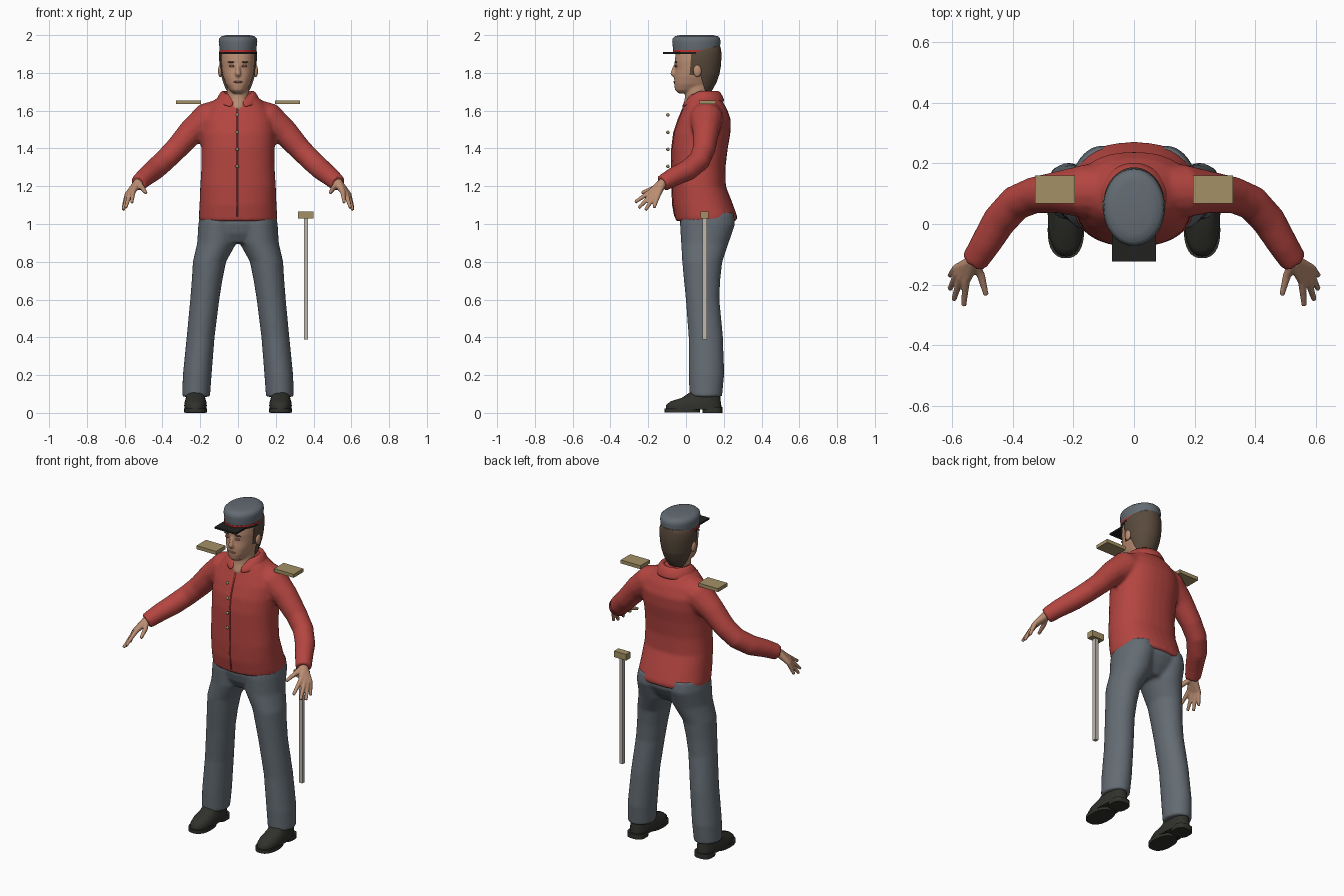
import bpy, bmesh
from math import sin, cos, pi, radians
from mathutils import Vector

if "Cube" in bpy.data.objects:
    bpy.data.objects.remove(bpy.data.objects["Cube"])


def material(name, r, g, b):
    m = bpy.data.materials.new(name)
    m.use_nodes = True
    m.diffuse_color = (r, g, b, 1)
    m.node_tree.nodes["Principled BSDF"].inputs["Base Color"].default_value = (r, g, b, 1)
    return m


RED = material("jacket_red", .46, .06, .052)
GREY = material("uniform_grey", .125, .148, .17)
SKIN = material("skin", .5, .27, .17)
HAIR = material("hair_brown", .1, .068, .045)
GOLD = material("brass", .37, .28, .13)
STEEL = material("blade_grey", .52, .48, .42)
SHOE = material("shoe_leather", .03, .031, .025)
BLACK = material("brim_black", .015, .015, .014)
BAND = material("band_red", .5, .03, .03)
LIP = material("lips_and_lids", .25, .11, .075)


def finish(name, bm, mat, angle=60):
    bmesh.ops.recalc_face_normals(bm, faces=bm.faces)
    me = bpy.data.meshes.new(name)
    bm.to_mesh(me)
    bm.free()
    me.materials.append(mat)
    me.shade_smooth()
    if angle:
        me.set_sharp_from_angle(angle=radians(angle))
    ob = bpy.data.objects.new(name, me)
    bpy.context.collection.objects.link(ob)
    return ob


def oval(z, cx, cy, rx, ry, power=2.0, n=32):
    # horizontal superellipse ring
    def p(v):
        return abs(v) ** (2 / power) * (1 if v > 0 else -1)
    return [Vector((cx + rx * p(cos(2 * pi * i / n)), cy + ry * p(sin(2 * pi * i / n)), z))
            for i in range(n)]


def tube(points, n=14):
    # rings along a path of (x, y, z, radius)
    loops = []
    for i, (x, y, z, r) in enumerate(points):
        a, b = points[max(i - 1, 0)], points[min(i + 1, len(points) - 1)]
        d = (Vector(b[:3]) - Vector(a[:3])).normalized()
        u = d.cross(Vector((0.1, 1, 0.2))).normalized()
        v = d.cross(u)
        loops.append([Vector((x, y, z)) + r * (cos(2 * pi * k / n) * u + sin(2 * pi * k / n) * v)
                      for k in range(n)])
    return loops


def skin(*bodies):
    # closed surfaces through stacks of rings
    bm = bmesh.new()
    for loops in bodies:
        rows = [[bm.verts.new(p) for p in loop] for loop in loops]
        n = len(rows[0])
        for a, b in zip(rows, rows[1:]):
            for k in range(n):
                bm.faces.new((a[k], a[(k + 1) % n], b[(k + 1) % n], b[k]))
        bm.faces.new(rows[0][::-1])
        bm.faces.new(rows[-1])
    return bm


def fused(name, mat, voxel, smooth, *bodies):
    ob = finish(name, skin(*bodies), mat, 0)
    r = ob.modifiers.new("fuse", "REMESH")
    r.mode, r.voxel_size, r.use_smooth_shade = "VOXEL", voxel, True
    s = ob.modifiers.new("soften", "SMOOTH")
    s.iterations, s.factor = smooth, 0.5
    return ob


def box(name, mat, x0, x1, y0, y1, z0, z1):
    bm = bmesh.new()
    bmesh.ops.create_cube(bm, size=1)
    for v in bm.verts:
        v.co = ((x0 + x1) / 2 + v.co.x * (x1 - x0), (y0 + y1) / 2 + v.co.y * (y1 - y0),
                (z0 + z1) / 2 + v.co.z * (z1 - z0))
    return finish(name, bm, mat, 30)


def ball(name, mat, loc, size):
    bm = bmesh.new()
    bmesh.ops.create_uvsphere(bm, u_segments=16, v_segments=10, radius=1)
    for v in bm.verts:
        v.co = Vector(loc) + Vector(v.co[i] * size[i] for i in range(3))
    return finish(name, bm, mat, 0)


def mirror(points, s):
    return [(s * p[0],) + tuple(p[1:]) for p in points]


# Jacket: torso and both sleeves fused
TORSO = [(1.015, .107, .205, .162), (1.04, .106, .208, .165), (1.1, .09, .204, .16),
         (1.2, .068, .2, .143), (1.3, .067, .194, .142), (1.4, .073, .194, .148),
         (1.48, .085, .198, .15), (1.55, .098, .195, .14), (1.61, .1, .165, .117),
         (1.65, .095, .13, .098), (1.69, .092, .085, .073)]
SLEEVE = [(.1, .11, 1.575, .085), (.16, .108, 1.555, .09), (.25, .105, 1.485, .07),
          (.33, .095, 1.395, .061), (.39, .07, 1.335, .059), (.445, .01, 1.285, .057),
          (.49, -.065, 1.25, .051), (.528, -.125, 1.215, .045)]
torso = [oval(z, 0, cy, rx, ry, 2.3) for z, cy, rx, ry in TORSO]
fused("jacket", RED, .01, 5, torso, *[tube(mirror(SLEEVE, s)) for s in (1, -1)])

# Front seam, following the jacket surface
seam = [(-.004, cy - ry + .001, z, .0045) for z, cy, rx, ry in TORSO[1:-2]]
finish("jacket_seam", skin(tube(seam, 8)), RED, 0)

# Folded collar, open at the front
bm = bmesh.new()
rows = []
for i in range(25):
    t = radians(-165 + 330 * i / 24)
    f = max(0, -cos(t)) ** 2
    spec = ((.068, 1.66 - .04 * f), (.074, 1.705 - .05 * f), (.09, 1.70 - .055 * f), (.116, 1.645 - .03 * f))
    rows.append([bm.verts.new((r * sin(t), .088 + r * cos(t), z)) for r, z in spec])
for a, b in zip(rows, rows[1:]):
    for k in range(3):
        bm.faces.new((a[k], a[k + 1], b[k + 1], b[k]))
collar = finish("collar", bm, RED, 0)
m = collar.modifiers.new("thickness", "SOLIDIFY")
m.thickness, m.offset = .012, 0
collar.modifiers.new("round", "SUBSURF").levels = 1

# Trousers: hips and legs fused
LEG = [(.085, .222, .105, .074, .086), (.2, .216, .108, .076, .094), (.4, .198, .105, .074, .091),
       (.6, .176, .088, .077, .089), (.7, .164, .085, .081, .096), (.8, .151, .086, .088, .106),
       (.9, .112, .1, .104, .126), (1.0, .105, .114, .105, .146), (1.06, .1, .114, .1, .14)]
hips = [oval(*r) for r in ((.9, 0, .1, .13, .09), (.95, 0, .105, .19, .125),
                           (1.0, 0, .113, .207, .146), (1.06, 0, .113, .198, .14))]
legs = [[oval(z, s * cx, cy, rx, ry) for z, cx, cy, rx, ry in LEG] for s in (1, -1)]
fused("trousers", GREY, .01, 4, hips, *legs)

# Hands: five fingers fanning from the wrist
WRIST = (.53, -.125, 1.217)
FINGERS = [((.555, -.19, 1.17), (.562, -.27, 1.115)), ((.572, -.178, 1.16), (.595, -.25, 1.085)),
           ((.583, -.163, 1.155), (.608, -.215, 1.073)), ((.588, -.147, 1.155), (.608, -.17, 1.085)),
           ((.505, -.17, 1.19), (.488, -.235, 1.165))]
for s, side in ((1, "left"), (-1, "right")):
    fingers = [tube(mirror([(.5, -.08, 1.24, .025), WRIST + (.025,), k + (.014,), t + (.009,)], s), 10)
               for k, t in FINGERS]
    fused(side + "_hand", SKIN, .005, 2, *fingers)

    # Shoes with sole and heel
    c = s * .225
    upper = [oval(z, c, cy, rx, ry, 2.4) for z, cy, rx, ry in
             ((.018, .04, .058, .146), (.04, .04, .06, .147), (.06, .05, .057, .134),
              (.08, .08, .051, .102), (.12, .107, .045, .068))]
    finish(side + "_shoe", skin(upper), SHOE)
    finish(side + "_sole", skin([oval(z, c, -.02, .06, .093, 2.4) for z in (.003, .024)]), SHOE, 30)
    finish(side + "_heel", skin([oval(z, c, .14, .053, .052, 2.8) for z in (0, .03)]), SHOE, 30)

    # Ears, eyelids and brows
    ball(side + "_ear", SKIN, (s * .094, .06, 1.81), (.012, .022, .032))
    ball(side + "_eye", LIP, (s * .034, -.053, 1.836), (.015, .007, .006))
    ball(side + "_brow", HAIR, (s * .036, -.053, 1.857), (.02, .007, .004))

    # Shoulder boards
    x0, x1 = sorted((s * .195, s * .327))
    box(side + "_shoulder_board", GOLD, x0, x1, .068, .16, 1.634, 1.655)

# Neck, head and nose
neck = [oval(z, 0, cy, rx, ry) for z, cy, rx, ry in
        ((1.57, .03, .02, .045), (1.62, .04, .048, .06), (1.66, .055, .058, .062), (1.76, .065, .06, .065))]
head = [oval(z, 0, (a + b) / 2, rx, (b - a) / 2, 2.2) for z, a, b, rx in
        ((1.692, -.04, .05, .025), (1.708, -.058, .09, .045), (1.74, -.063, .13, .065),
         (1.78, -.062, .15, .079), (1.82, -.056, .163, .087), (1.86, -.06, .17, .09),
         (1.90, -.055, .172, .09), (1.95, -.03, .15, .08))]
nose = tube([(0, -.052, 1.85, .008), (0, -.064, 1.82, .011), (0, -.07, 1.795, .015), (0, -.055, 1.783, .012)])
fused("head", SKIN, .006, 3, neck, head, nose)
ball("mouth", LIP, (0, -.059, 1.752), (.024, .008, .006))

# Hair: back of the head with the sideburns, cut along the hairline
HAIR_RINGS = [(1.675, .072, .05, .04), (1.71, .073, .068, .067), (1.75, .072, .08, .09),
              (1.79, .07, .09, .106), (1.83, .07, .096, .114), (1.87, .07, .1, .117),
              (1.91, .07, .1, .117), (1.94, .07, .09, .112), (1.958, .07, .06, .085)]
for name, rings, point, normal in (
        ("hair_crown", HAIR_RINGS[3:], (0, .02, 1.8), (0, 1, -.08)),
        ("hair_nape", HAIR_RINGS[:4], (0, .075, 1.79), (0, 1, .3))):
    bm = skin([oval(z, 0, cy, rx, ry, n=48) for z, cy, rx, ry in rings])
    bmesh.ops.bisect_plane(bm, geom=bm.verts[:] + bm.edges[:] + bm.faces[:],
                           plane_co=point, plane_no=normal, clear_inner=True)
    bmesh.ops.holes_fill(bm, edges=[e for e in bm.edges if e.is_boundary])
    finish(name, bm, HAIR, 45)

# Cap with red band, black edge and flat brim
cap = [oval(z, 0, .055, rx, rx + .026, n=48) for z, rx in
       ((1.9, .096), (1.93, .098), (1.965, .102), (1.983, .099), (1.994, .088), (2.0, .06))]
finish("cap", skin(cap), GREY)
finish("cap_band", skin([oval(z, 0, .055, .099, .125, n=48) for z in (1.911, 1.922)]), BAND, 30)
finish("cap_edge", skin([oval(z, 0, .055, .099, .125, n=48) for z in (1.9, 1.91)]), BLACK, 30)
box("cap_brim", BLACK, -.072, .072, -.123, .0, 1.9, 1.91)

# Buttons down the front
for z in (1.578, 1.485, 1.395, 1.305):
    ball("button", GOLD, (-.004, -.096, z), (.009, .009, .009))

# Sword hanging at the left side
box("sword_hilt", GOLD, .318, .4, .078, .12, 1.03, 1.067)
box("sword_blade", STEEL, .349, .371, .088, .11, .388, 1.03)
